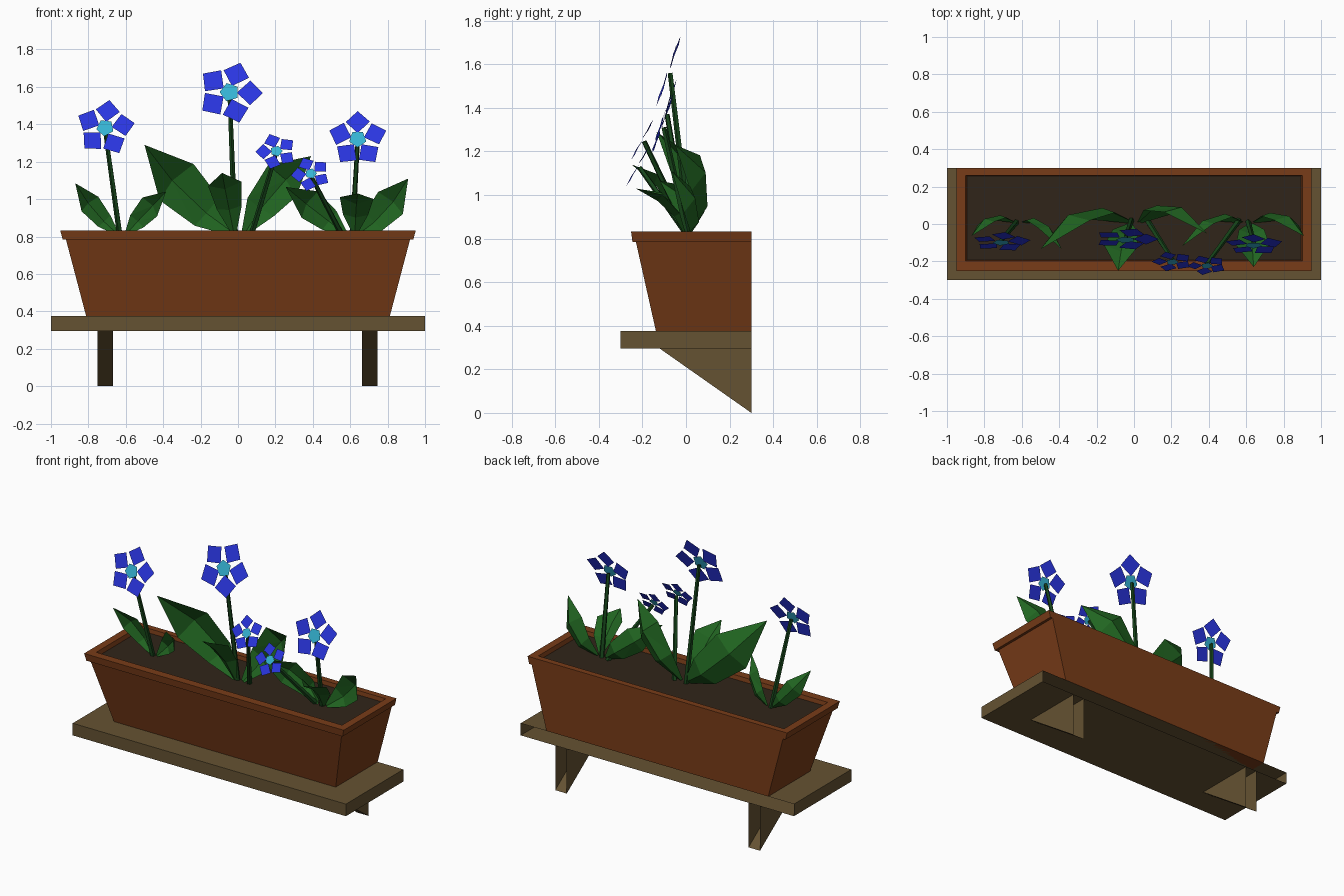
import bpy, bmesh, math
from mathutils import Vector, Matrix

if "Cube" in bpy.data.objects:
    bpy.data.objects.remove(bpy.data.objects["Cube"])


def material(name, rgb):
    m = bpy.data.materials.new(name)
    m.diffuse_color = (*rgb, 1)
    m.use_nodes = True
    m.node_tree.nodes["Principled BSDF"].inputs["Base Color"].default_value = m.diffuse_color
    return m


WOOD = material("wood", (0.13, 0.085, 0.032))
CLAY = material("clay", (0.19, 0.045, 0.009))
SOIL = material("soil", (0.03, 0.018, 0.01))
LEAF = material("leaf_green", (0.015, 0.13, 0.015))
STEM = material("stem_green", (0.008, 0.06, 0.01))
PETAL = material("petal_blue", (0.023, 0.036, 0.75))
HEART = material("flower_centre", (0.036, 0.46, 0.66))


def make(name, verts, faces, mat, recalc=True, open_back=False):
    mesh = bpy.data.meshes.new(name)
    bm = bmesh.new()
    vs = [bm.verts.new(v) for v in verts]
    for f in faces:
        bm.faces.new([vs[i] for i in f])
    if recalc:
        bmesh.ops.recalc_face_normals(bm, faces=bm.faces)
    if open_back:
        bm.normal_update()
        back = [f for f in bm.faces if f.normal.y > 0.99]
        bmesh.ops.delete(bm, geom=back, context='FACES_ONLY')
    bm.to_mesh(mesh)
    bm.free()
    mesh.materials.append(mat)
    ob = bpy.data.objects.new(name, mesh)
    bpy.context.collection.objects.link(ob)
    return ob


def loft(name, rings, mat, caps=(True, True), **kw):
    """Join rings of equal point count with quads and optional end caps."""
    n = len(rings[0])
    verts = [p for r in rings for p in r]
    faces = [(k * n + i, k * n + (i + 1) % n, (k + 1) * n + (i + 1) % n, (k + 1) * n + i)
             for k in range(len(rings) - 1) for i in range(n)]
    if caps[0]:
        faces.append(tuple(range(n)))
    if caps[1]:
        faces.append(tuple(range(len(verts) - n, len(verts))))
    return make(name, verts, faces, mat, **kw)


def rect(hx, y0, y1, z):
    return [(-hx, y0, z), (hx, y0, z), (hx, y1, z), (-hx, y1, z)]


# Wall shelf, open against the wall
loft("shelf", [rect(1, -0.3, 0.3, 0.295), rect(1, -0.3, 0.3, 0.375)], WOOD, open_back=True)

# Triangular brackets, open against the wall
for side, cx in (("left", -0.71), ("right", 0.705)):
    rings = [[(cx + d, -0.12, 0.295), (cx + d, 0.3, 0.295), (cx + d, 0.3, 0)]
             for d in (-0.042, 0.042)]
    loft(side + "_bracket", rings, WOOD, open_back=True)

# Tapered trough with a stepped rim, lofted from bottom to inner lip
loft("planter", [rect(0.812, -0.138, 0.3, 0.375), rect(0.92, -0.23, 0.3, 0.785),
                 rect(0.938, -0.246, 0.3, 0.785), rect(0.95, -0.252, 0.3, 0.832),
                 rect(0.9, -0.197, 0.26, 0.832), rect(0.89, -0.19, 0.255, 0.795)],
     CLAY, caps=(True, False))
make("soil", rect(0.895, -0.195, 0.258, 0.805), [(0, 1, 2, 3)], SOIL, recalc=False)


# Flowers: tapered stem, five kite petals and a pentagon centre
def flower(name, base, top, r, tilt, phase):
    base, top = Vector(base), Vector(top)
    q = (top - base).to_track_quat('Z', 'Y')
    rings = [[p + q @ Vector((w * math.cos(a), w * math.sin(a), 0))
              for a in (math.tau * i / 5 for i in range(5))]
             for p, w in ((base, 0.016), (top + Vector((0, 0.008, -0.01)), 0.012))]
    loft(name + "_stem", rings, STEM)

    place = Matrix.Translation(top) @ Matrix.Rotation(math.radians(90 - tilt), 4, 'X')

    def polar(rad, deg, h=0):
        a = math.radians(deg)
        return place @ Vector((rad * r * math.cos(a), rad * r * math.sin(a), h * r))

    verts, faces = [], []
    for i in range(5):
        a = phase + 72 * i
        verts += [polar(0.22, a), polar(0.74, a - 33, 0.03), polar(1, a), polar(0.74, a + 33, -0.03)]
        faces.append(tuple(range(4 * i, 4 * i + 4)))
    make(name + "_petals", verts, faces, PETAL, recalc=False)
    make(name + "_centre", [polar(0.3, phase + 36 + 72 * i, 0.03) for i in range(5)],
         [(0, 1, 2, 3, 4)], HEART, recalc=False)


flower("left_flower", (-0.63, 0.01, 0.8), (-0.71, -0.095, 1.38), 0.16, 19, 10)
flower("tall_flower", (-0.015, 0.02, 0.8), (-0.045, -0.08, 1.57), 0.178, 19, -1)
flower("right_flower", (0.61, 0.01, 0.8), (0.64, -0.11, 1.32), 0.16, 20, 18)
flower("small_flower_a", (0.07, 0.02, 0.8), (0.205, -0.2, 1.255), 0.112, 29, 37)
flower("small_flower_b", (0.56, 0.02, 0.8), (0.39, -0.22, 1.135), 0.108, 30, 41)


# Leaves: folded blades along a curved midrib
def leaf(name, base, mid, tip, w, face=(0, -1, 0.25), fold=0.22):
    b, m, t = Vector(base), Vector(mid), Vector(tip)
    face = Vector(face)
    verts = []
    for u, k in ((0, 0.12), (0.3, 0.75), (0.65, 1.0)):
        p = b * (1 - u) ** 2 + m * (2 * u * (1 - u)) + t * u * u
        tangent = (m - b) * (1 - u) + (t - m) * u
        side = tangent.cross(face).normalized()
        normal = side.cross(tangent).normalized()
        lift = normal * w * k * fold
        verts += [p - side * w * k + lift, p - lift, p + side * w * k + lift]
    verts.append(t)
    faces = []
    for i in (0, 3):
        faces += [(i, i + 1, i + 4, i + 3), (i + 1, i + 2, i + 5, i + 4)]
    faces += [(6, 7, 9), (7, 8, 9)]
    make(name, verts, [tri for f in faces for tri in
                       ([f] if len(f) == 3 else [f[:3], (f[0], f[2], f[3])])], LEAF, recalc=False)


leaf("centre_leaf_left", (-0.01, 0.01, 0.81), (-0.28, 0.17, 0.99), (-0.5, -0.135, 1.29), 0.135)
leaf("centre_leaf_right", (0.03, 0.01, 0.81), (0.17, 0.19, 1.06), (0.39, -0.05, 1.23), 0.115)
leaf("left_leaf_left", (-0.64, 0.01, 0.81), (-0.77, 0.09, 0.92), (-0.87, -0.065, 1.085), 0.06)
leaf("left_leaf_right", (-0.6, 0.01, 0.81), (-0.5, 0.07, 0.93), (-0.385, -0.135, 1.04), 0.065)
leaf("right_leaf_left", (0.58, 0.01, 0.81), (0.43, 0.11, 0.93), (0.255, -0.12, 1.065), 0.085)
leaf("right_leaf_right", (0.64, 0.01, 0.81), (0.79, 0.11, 0.91), (0.91, -0.065, 1.11), 0.09)
# Short leaves leaning forward
leaf("centre_leaf_front", (-0.02, 0, 0.81), (-0.07, -0.06, 1.07), (-0.085, -0.25, 1.14), 0.09,
     face=(0, 1, 0.5))
leaf("right_leaf_front", (0.625, 0, 0.81), (0.63, -0.05, 1.0), (0.64, -0.23, 1.03), 0.09,
     face=(0, 1, 0.5))
